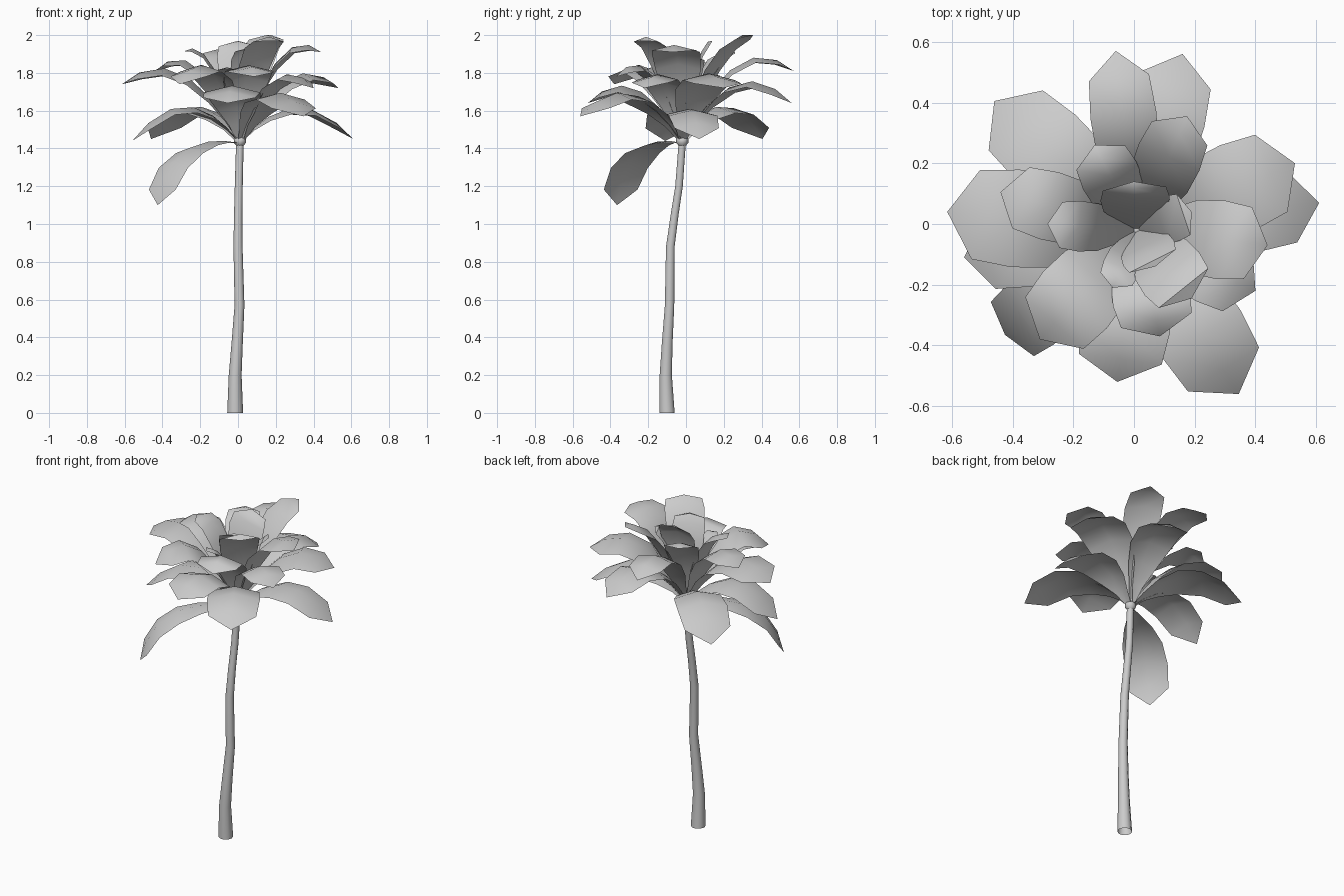
import bpy, bmesh, math
from mathutils import Vector

cube = bpy.data.objects.get("Cube")
if cube:
    bpy.data.objects.remove(cube, do_unlink=True)

grey = bpy.data.materials.new("plain_grey")
grey.use_nodes = True
GREY = (0.6, 0.6, 0.6, 1)
grey.diffuse_color = GREY
grey.node_tree.nodes["Principled BSDF"].inputs["Base Color"].default_value = GREY

CROWN = Vector((0.01, -0.02, 1.43))


def finish(name, bm):
    mesh = bpy.data.meshes.new(name)
    bm.to_mesh(mesh)
    bm.free()
    mesh.materials.append(grey)
    obj = bpy.data.objects.new(name, mesh)
    bpy.context.collection.objects.link(obj)
    bpy.ops.object.select_all(action='DESELECT')
    obj.select_set(True)
    bpy.context.view_layer.objects.active = obj
    bpy.ops.object.shade_smooth_by_angle(angle=math.radians(50))
    return obj


def tube(name, stations, sides=10):
    """Open-bottomed tube through (x, y, z, radius) stations."""
    bm = bmesh.new()
    rings = []
    for x, y, z, r in stations:
        rings.append([bm.verts.new((x + r * math.cos(a), y + r * math.sin(a), z))
                      for a in (math.tau * i / sides for i in range(sides))])
    for low, high in zip(rings, rings[1:]):
        for i in range(sides):
            j = (i + 1) % sides
            bm.faces.new((low[i], low[j], high[j], high[i]))
    bm.faces.new(rings[-1])
    return finish(name, bm)


# Half-width along the leaf: short stalk, broad blade, blunt pointed end
OUTLINE = [(0, 0.1), (0.12, 0.34), (0.25, 0.68), (0.43, 0.97), (0.64, 1.04), (0.85, 0.95)]


def leaf(name, tip, width, lift, reach=0.5):
    """Arched blade from the crown to the tip, slightly folded along the middle."""
    tip = Vector(tip)
    flat = Vector((tip.x - CROWN.x, tip.y - CROWN.y, 0))
    bend = CROWN + flat * reach
    bend.z = tip.z + lift
    side = Vector((-flat.y, flat.x, 0)).normalized() * width / 2
    bm = bmesh.new()
    rows = []
    for t, w in OUTLINE:
        mid = CROWN * (1 - t) ** 2 + bend * (2 * t * (1 - t)) + tip * t * t
        drop = Vector((0, 0, -0.12 * width * w))
        rows.append([bm.verts.new(p) for p in
                     (mid - side * w + drop, mid, mid + side * w + drop)])
    end = bm.verts.new(tip)
    for a, b in zip(rows, rows[1:]):
        for i in range(2):
            bm.faces.new((a[i], b[i], b[i + 1], a[i + 1]))
    for i in range(2):
        bm.faces.new((rows[-1][i], end, rows[-1][i + 1]))
    bmesh.ops.recalc_face_normals(bm, faces=bm.faces)
    if sum(f.normal.z for f in bm.faces) < 0:
        bmesh.ops.reverse_faces(bm, faces=bm.faces)
    return finish(name, bm)


# Trunk with gentle bends and the knob the leaves grow from
tube("trunk", [(-0.015, -0.1, 0, 0.042), (-0.015, -0.107, 0.2, 0.034),
               (-0.005, -0.1, 0.36, 0.03), (0.008, -0.087, 0.57, 0.026),
               (0, -0.083, 0.88, 0.024), (0.001, -0.06, 1.05, 0.022),
               (0.004, -0.037, 1.2, 0.021), (0.01, -0.02, 1.43, 0.02)])
tube("crown_knob", [(0.01, -0.02, 1.415, 0.02), (0.01, -0.02, 1.43, 0.032),
                    (0.01, -0.02, 1.45, 0.032), (0.01, -0.02, 1.465, 0.015)], 8)

# Drooping leaf
leaf("drooping_leaf", (-0.425, -0.365, 1.10), 0.24, 0.4, 0.87)

# Leaves: tip, width, lift of the arch above the tip
LEAVES = {
    "low": [((-0.46, 0.405, 1.45), 0.28, 0.36), ((0.61, 0.07, 1.45), 0.25, 0.34),
            ((-0.56, -0.11, 1.44), 0.25, 0.37),
            ((0.345, -0.56, 1.57), 0.29, 0.31), ((0.16, 0.56, 1.64), 0.25, 0.31)],
    "middle": [((-0.06, 0.57, 1.81), 0.21, 0.26), ((0.53, 0.20, 1.72), 0.29, 0.25),
               ((0.40, -0.22, 1.72), 0.23, 0.24), ((-0.055, -0.52, 1.64), 0.29, 0.26),
               ((-0.31, -0.38, 1.74), 0.27, 0.31), ((-0.615, 0.04, 1.74), 0.31, 0.27)],
    "high": [((0.175, 0.355, 2.0), 0.21, 0.05), ((0.44, -0.07, 1.91), 0.25, 0.19),
             ((0.085, -0.37, 1.78), 0.25, 0.23), ((-0.44, 0.105, 1.81), 0.22, 0.23)],
    "inner": [((0.19, -0.245, 1.97), 0.22, 0.13), ((-0.285, 0, 1.915), 0.16, 0.1),
              ((-0.13, 0.26, 1.91), 0.19, 0.1), ((0, 0.14, 1.97), 0.22, 0.03),
              ((0.19, 0.04, 1.88), 0.15, 0.06), ((0.07, -0.14, 1.93), 0.18, 0.06),
              ((-0.07, -0.21, 1.82), 0.12, 0.07)],
}
for tier, items in LEAVES.items():
    for n, (tip, width, lift) in enumerate(items, 1):
        leaf(f"{tier}_leaf_{n}", tip, width, lift)
